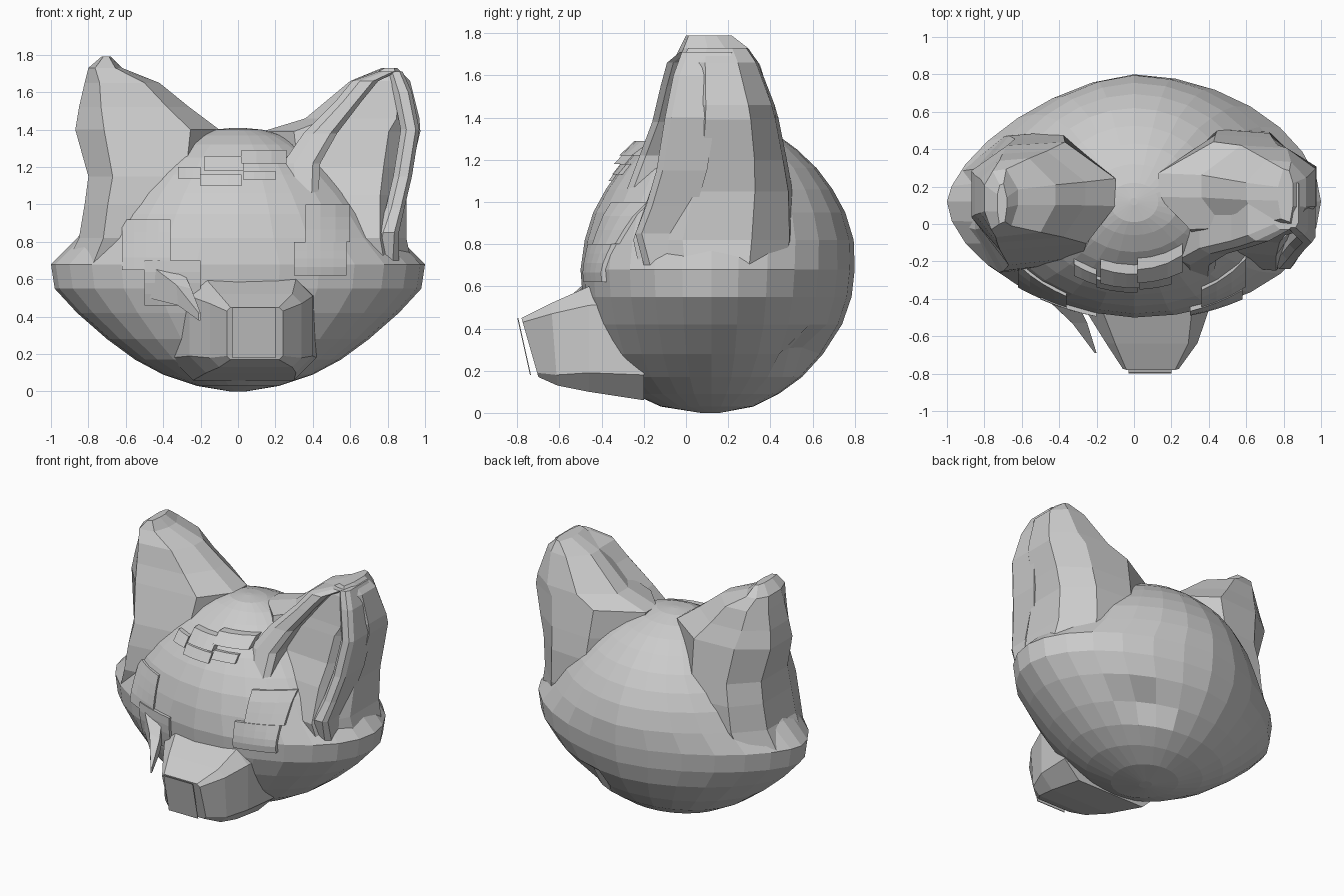
import bpy, bmesh
from math import sin, cos, pi
from mathutils import Vector

if "Cube" in bpy.data.objects:
    bpy.data.objects.remove(bpy.data.objects["Cube"])

YC = 0.12
# head profile: z, half width, front y, back y
PROFILE = [(0.0, 0.04, 0.07, 0.16), (0.03, 0.22, -0.12, 0.32), (0.09, 0.4, -0.25, 0.44),
           (0.17, 0.55, -0.34, 0.55), (0.28, 0.7, -0.41, 0.65), (0.42, 0.86, -0.46, 0.74),
           (0.55, 0.98, -0.49, 0.785), (0.68, 1.0, -0.5, 0.8), (0.82, 0.86, -0.48, 0.795),
           (0.95, 0.76, -0.44, 0.755), (1.06, 0.66, -0.38, 0.695), (1.16, 0.55, -0.31, 0.62),
           (1.25, 0.45, -0.23, 0.525), (1.32, 0.34, -0.15, 0.43), (1.37, 0.24, -0.06, 0.32),
           (1.4, 0.13, 0.01, 0.22), (1.41, 0.02, 0.1, 0.14)]


def bulge(x, w, back):
    """Relative depth of the head outline; the cheeks pinch it, more on the left."""
    pinch = max(0.0, min(1.0, (w - 0.55) / 0.4))
    p = 2.0 - pinch * ((0.45 if back else 0.25) if x < 0 else (0.15 if back else 0.0))
    return max(0.0, 1 - min(1.0, abs(x) / w) ** p) ** (1 / p)


def add_object(name, bm):
    bmesh.ops.recalc_face_normals(bm, faces=bm.faces)
    me = bpy.data.meshes.new(name)
    bm.to_mesh(me)
    bm.free()
    ob = bpy.data.objects.new(name, me)
    bpy.context.collection.objects.link(ob)
    return ob


def loft(name, rings):
    """Skin a list of equal-length rings and cap both ends."""
    bm = bmesh.new()
    rows = [[bm.verts.new(p) for p in r] for r in rings]
    n = len(rows[0])
    for a, b in zip(rows, rows[1:]):
        for i in range(n):
            j = (i + 1) % n
            bm.faces.new((a[i], a[j], b[j], b[i]))
    bm.faces.new(rows[0])
    bm.faces.new(rows[-1])
    return add_object(name, bm)


def front_y(x, z):
    """Front surface of the head at x, z."""
    for a, b in zip(PROFILE, PROFILE[1:]):
        if a[0] <= z <= b[0]:
            t = (z - a[0]) / (b[0] - a[0])
            w, f = a[1] + t * (b[1] - a[1]), a[2] + t * (b[2] - a[2])
            return YC - (YC - f) * bulge(x, w, False)
    return YC


# head with cheeks
SEG = 28
rings = []
for z, w, f, b in PROFILE:
    ring = []
    for i in range(SEG):
        a = 2 * pi * i / SEG
        x, back = w * cos(a), sin(a) > 0
        depth = (b - YC) if back else (f - YC)
        ring.append((x, YC + depth * bulge(x, w, back), z))
    rings.append(ring)
head = loft("head", rings)

# small dent low on the back
for v in head.data.vertices:
    if (v.co - Vector((0.36, 0.56, 0.3))).length < 0.12:
        v.co += (Vector((0, YC, 0.6)) - v.co).normalized() * 0.06

# ears: leaf-shaped section (outer to inner, front to back) swept upward
LEAF = [(0, .3), (0, .72), (.25, .95), (.65, .98), (1, .65), (1, .4), (.8, .06), (.2, 0)]


def ear(name, levels):
    return loft(name, [[(o + u * (i - o), f + v * (b - f), z) for u, v in LEAF]
                       for z, o, i, f, b in levels])


ear("left_ear", [(0.5, -.8, -.2, -.1, .4), (0.68, -.92, -.2, -.22, .48),
                 (0.82, -.85, -.2, -.26, .51), (1.0, -.82, -.2, -.25, .51),
                 (1.15, -.8, -.15, -.22, .49), (1.4, -.87, -.1, -.14, .45),
                 (1.52, -.85, -.26, -.1, .4), (1.65, -.82, -.42, -.07, .36),
                 (1.73, -.8, -.62, -.03, .3), (1.79, -.73, -.68, .0, .22)])
ear("right_ear", [(0.5, .8, .2, -.1, .4), (0.68, .93, .2, -.22, .5),
                  (0.82, .9, .2, -.25, .53),
                  (1.05, .9, .2, -.17, .52), (1.2, .93, .17, -.1, .49),
                  (1.39, .975, .13, -.06, .45), (1.46, .97, .36, -.05, .43),
                  (1.66, .92, .6, -.02, .35), (1.73, .85, .77, .01, .3)])


# raised rims around the hollow of the right ear
def rim(name, path, d):
    loft(name, [[(x - w, y + d, z), (x - w, y + .03, z), (x - w * .4, y, z),
                 (x + w * .6, y, z), (x + w, y + .03, z), (x + w, y + d, z)]
                for x, y, z, w in path])


rim("inner_ear_rim", [(.34, -.28, 1.06, .09), (.34, -.22, 1.22, .1), (.44, -.16, 1.38, .09),
                      (.59, -.12, 1.55, .07), (.68, -.09, 1.66, .07), (.8, -.03, 1.71, .05)], .24)
rim("outer_ear_rim", [(.78, -.2, .7, .08), (.8, -.24, .85, .06), (.84, -.19, .98, .05),
                      (.88, -.14, 1.15, .05), (.92, -.1, 1.4, .05), (.88, -.06, 1.6, .05),
                      (.84, -.02, 1.71, .04)], .24)


# muzzle: chamfered sections leaning back toward the chin
def block(y, x0, x1, z0, z1, c, lean):
    pts = [(x0 + c, z0), (x1 - c, z0), (x1, z0 + c), (x1, z1 - c),
           (x1 - c, z1), (x0 + c, z1), (x0, z1 - c), (x0, z0 + c)]
    return [(x, y + lean * (z1 - z) / (z1 - z0), z) for x, z in pts]


loft("muzzle", [block(-.2, -.36, .42, .06, .64, .12, 0), block(-.46, -.26, .4, .1, .6, .09, 0),
                block(-.64, -.15, .34, .13, .52, .05, .03),
                block(-.78, -.06, .24, .17, .45, .02, .08)])


# face panels hugging the head
def panel(name, x0, x1, z0, z1, off, nx=4, nz=4, thick=.09):
    bm = bmesh.new()
    grid = []
    for k in range(nz + 1):
        z = z0 + (z1 - z0) * k / nz
        xs = [x0 + (x1 - x0) * i / nx for i in range(nx + 1)]
        grid.append([bm.verts.new((x, front_y(x, z) - off, z)) for x in xs])
    for a, b in zip(grid, grid[1:]):
        for i in range(nx):
            bm.faces.new((a[i], a[i + 1], b[i + 1], b[i]))
    ext = bmesh.ops.extrude_face_region(bm, geom=bm.faces[:])
    for v in ext["geom"]:
        if isinstance(v, bmesh.types.BMVert):
            v.co.y += thick
    add_object(name, bm)


panel("left_cheek_upper", -.62, -.36, .65, .92, .015)
panel("left_cheek_lower", -.5, -.2, .46, .7, .02)
panel("right_cheek_upper", .3, .58, .62, .8, .02)
panel("right_temple", .36, .6, .8, 1.0, .015, 3, 3)

# stepped brow pieces
for k, (x0, x1, z0, z1, off) in enumerate([(-.32, -.2, 1.14, 1.2, .03), (-.2, .02, 1.1, 1.16, .015),
                                           (-.18, .03, 1.18, 1.26, .05), (.03, .2, 1.13, 1.18, .02),
                                           (.02, .26, 1.22, 1.29, .06)]):
    panel("brow_%d" % (k + 1), x0, x1, z0, z1, off, 3, 1)

# thin sliver beside the muzzle
loft("cheek_sliver", [[(-.5, -.37, .7), (-.48, -.38, .5), (-.3, -.43, .48), (-.3, -.43, .66)],
                      [(-.33, -.53, .57), (-.32, -.54, .46), (-.25, -.53, .45), (-.25, -.53, .55)],
                      [(-.21, -.69, .42), (-.21, -.69, .38), (-.2, -.69, .38), (-.2, -.69, .42)]])
# thin chip in front of the nose
loft("nose_chip", [[(x, -.8, .45), (x, -.795, .45), (x, -.735, .18), (x, -.74, .18)]
                   for x in (-.03, .08, .2)])
